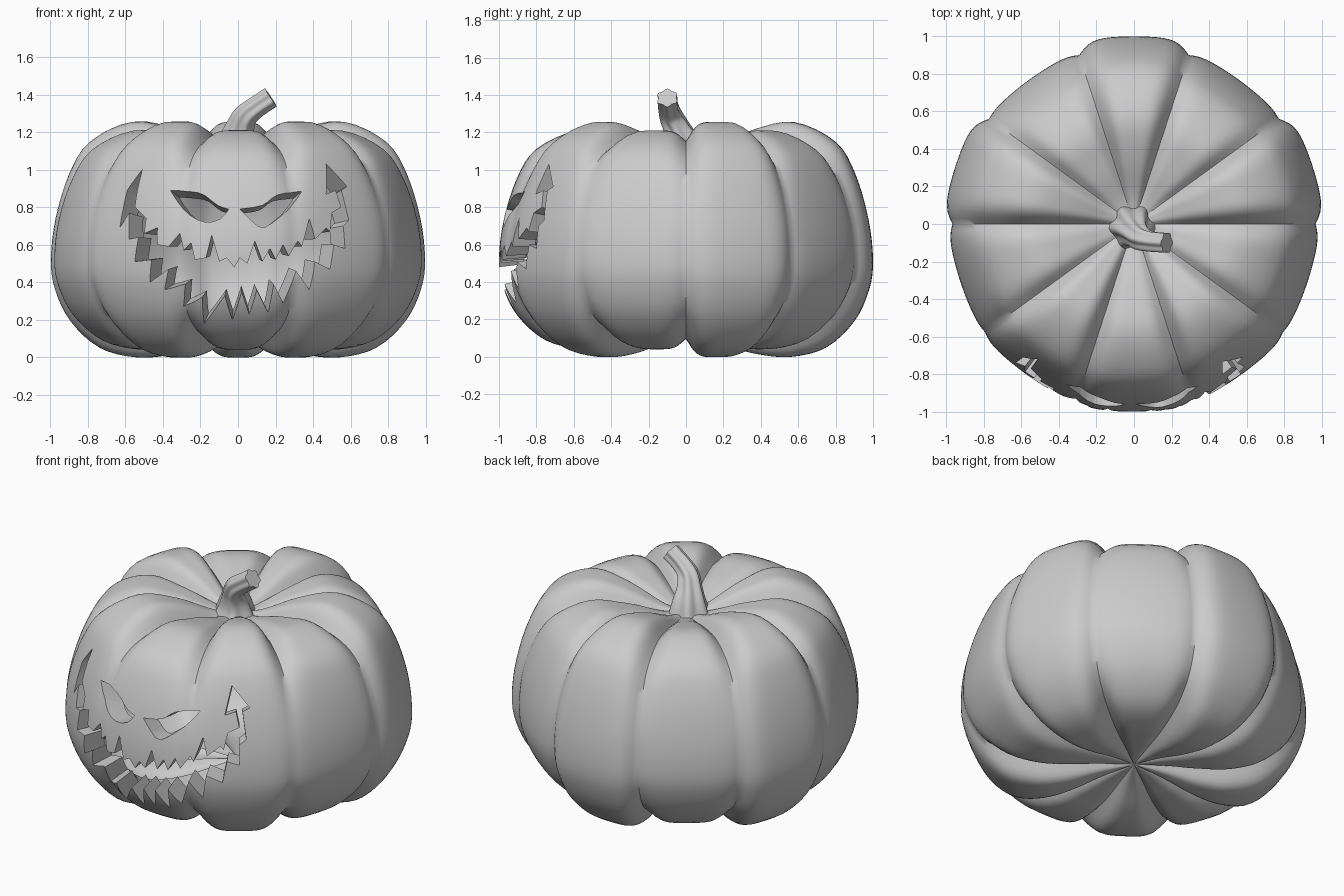
import bpy, bmesh, math
from mathutils import Vector
from mathutils.bvhtree import BVHTree

if "Cube" in bpy.data.objects:
    bpy.data.objects.remove(bpy.data.objects["Cube"])

CENTRE = Vector((0, 0, 0.6))
# (radius, height) profiles from bottom to top: middle of a rib, and groove between ribs
RIB = [(0, .1), (.2, .06), (.38, .015), (.56, 0), (.75, .05), (.9, .19), (.98, .36), (1, .52),
       (.975, .74), (.905, .98), (.8, 1.15), (.58, 1.255), (.36, 1.215), (.14, 1.12), (0, 1.09)]
SEAM = [(0, .1), (.2, .1), (.38, .095), (.54, .11), (.7, .15), (.84, .24), (.92, .38), (.945, .52),
        (.925, .74), (.85, .95), (.74, 1.08), (.55, 1.15), (.35, 1.14), (.14, 1.1), (0, 1.09)]
# radius of each rib, counter-clockwise from +x
RADII = [1.0, .95, 1.0, .95, 1.0, .975, .985, 1.0, .985, .975]

# carved outlines seen from the front, in hundredths (x, z)
MOUTH_TOP = [(-51, 100), (-54, 87), (-55, 80), (-49, 74), (-50, 66), (-43, 69), (-43, 60), (-37, 59),
             (-31, 66), (-29, 57), (-25, 61), (-23, 52), (-17, 53), (-14, 65), (-10, 51), (-6, 53),
             (-2, 48), (1, 53), (5, 50), (9, 62), (13, 51), (17, 58), (20, 52), (24, 60), (27, 54),
             (32, 62), (34, 59), (38, 74), (41, 63), (47, 69), (49, 67), (50, 77), (55, 80),
             (52, 89), (47, 87)]
MOUTH_LOW = [(47, 103), (58, 91), (55, 89), (59, 73), (56, 70), (57, 58), (51, 60), (49, 47), (41, 51),
             (38, 36), (31, 46), (24, 29), (19, 39), (16, 24), (10, 36), (6, 23), (2, 35), (-3, 20),
             (-7, 33), (-18, 18), (-19, 32), (-29, 27), (-28, 39), (-39, 36), (-37, 47), (-47, 40),
             (-46, 52), (-55, 51), (-53, 64), (-58, 63), (-58, 77), (-63, 69), (-59, 89)]
# eyes: upper and lower lid curves
EYE_L = [[(-36, 89), (-28, 88.5), (-19, 87), (-11, 81), (-5, 79)],
         [(-5, 79), (-9, 74), (-16, 72), (-23, 74), (-30, 80), (-36, 89)]]
EYE_R = [[(1, 79), (13, 81), (21, 86.5), (34, 88.5)],
         [(34, 88.5), (28, 80), (20, 73), (13, 69), (7, 73), (1, 79)]]


def spline(pts, t):
    """Catmull-Rom point on pts, t in 0..1"""
    f = t * (len(pts) - 1)
    i = min(int(f), len(pts) - 2)
    f -= i
    p = [Vector(pts[min(max(i + k, 0), len(pts) - 1)]) for k in (-1, 0, 1, 2)]
    return .5 * (2 * p[1] + (p[2] - p[0]) * f + (2 * p[0] - 5 * p[1] + 4 * p[2] - p[3]) * f * f
                 + (3 * p[1] - p[0] - 3 * p[2] + p[3]) * f ** 3)


def make_object(name, bm):
    me = bpy.data.meshes.new(name)
    bm.to_mesh(me)
    ob = bpy.data.objects.new(name, me)
    bpy.context.collection.objects.link(ob)
    return ob


def smooth(ob, deg):
    bpy.ops.object.select_all(action='DESELECT')
    ob.select_set(True)
    bpy.context.view_layer.objects.active = ob
    bpy.ops.object.shade_smooth_by_angle(angle=math.radians(deg))


def bridge(bm, rings, flip=False):
    for a, b in zip(rings, rings[1:]):
        n = max(len(a), len(b))
        for j in range(n):
            k = (j + 1) % n
            if len(a) == 1:
                f = [a[0], b[k], b[j]]
            elif len(b) == 1:
                f = [a[j], a[k], b[0]]
            else:
                f = [a[j], a[k], b[k], b[j]]
            bm.faces.new(f[::-1] if flip else f)


def skin(bm, per_rib, rows, scale, flip):
    """One closed ribbed surface"""
    rings = []
    for i in range(rows + 1):
        t = i / rows
        if i in (0, rows):
            p = Vector((0, 0, RIB[0 if i == 0 else -1][1]))
            rings.append([bm.verts.new(CENTRE + (p - CENTRE) * scale)])
            continue
        rib, seam = spline(RIB, t), spline(SEAM, t)
        power = 3.0 + 2.4 * math.sin(math.pi * t)
        ring = []
        for k, size in enumerate(RADII):
            for j in range(per_rib):
                u = 2 * j / per_rib - 1
                ang = math.radians(18 + 36 * k + 18 * u)
                w = 1 - (1 - abs(u) ** power) ** 1.4
                r, z = rib.x * size * (1 + .02 * u * u), rib.y
                if k % 2:                       # every second rib is lower
                    z -= (z - .6) * .07 * min(1, rib.x / .4)
                # grooves are shallower towards the front
                sr = seam.x * (1 + .024 * (1 - math.sin(ang)) * math.sin(math.pi * t) ** 2)
                r, z = r + (sr - r) * w, z + (seam.y - z) * w
                p = Vector((r * math.cos(ang), r * math.sin(ang), z))
                ring.append(bm.verts.new(CENTRE + (p - CENTRE) * scale))
        rings.append(ring)
    bridge(bm, rings, flip)


# hollow pumpkin shell
bm = bmesh.new()
skin(bm, 20, 56, 1.0, False)
bm.normal_update()
tree = BVHTree.FromBMesh(bm)
skin(bm, 8, 28, .87, True)
shell = make_object("pumpkin_shell", bm)


def carve(name, outline):
    """Cut an outline through the wall, tapering towards the middle, between two flat caps"""
    bm = bmesh.new()
    front, back = [], []
    for x, z in outline:
        hit = tree.ray_cast(Vector((x / 100, -2, z / 100)), Vector((0, 1, 0)))[0]
        d = (hit - CENTRE) / -(hit - CENTRE).y
        front.append(bm.verts.new(CENTRE + d * 1.2))
        back.append(bm.verts.new(CENTRE + d * .5))
    bridge(bm, [front, back])
    caps = [bm.faces.new(front[::-1]), bm.faces.new(back)]
    bm.normal_update()
    bmesh.ops.triangulate(bm, faces=caps, ngon_method='EAR_CLIP')
    if bm.calc_volume(signed=True) < 0:
        bmesh.ops.reverse_faces(bm, faces=bm.faces)
    cutter = make_object(name, bm)
    cutter.hide_render = True
    mod = shell.modifiers.new(name, 'BOOLEAN')
    mod.operation, mod.solver, mod.object = 'DIFFERENCE', 'EXACT', cutter
    mod.use_self = True
    bpy.context.view_layer.objects.active = shell
    bpy.ops.object.modifier_apply(modifier=name)
    bpy.data.objects.remove(cutter)


for name, lids in (("left_eye_cutter", EYE_L), ("right_eye_cutter", EYE_R)):
    carve(name, [spline(lid, i / 9) for lid in lids for i in range(9)])
carve("mouth_cutter", MOUTH_TOP + MOUTH_LOW)
smooth(shell, 50)

# ribbed, bent stem with a flat cut end: (x, y, z, radius)
PATH = [(-.01, -.02, 1.05, .13), (-.005, -.025, 1.14, .1), (.01, -.05, 1.22, .072), (.04, -.08, 1.285, .06),
        (.1, -.095, 1.335, .053), (.175, -.1, 1.385, .053)]
bm = bmesh.new()
rings = []
STEPS, SIDES = 20, 48
for i in range(STEPS + 1):
    t = i / STEPS
    p = spline(PATH, t)
    tan = (spline(PATH, min(1, t + .02)) - spline(PATH, max(0, t - .02))).xyz.normalized()
    side = Vector((0, 1, 0)).cross(tan).normalized()
    up = tan.cross(side)
    ring = []
    for j in range(SIDES):
        a = 2 * math.pi * j / SIDES
        r = p.w * (1 + .1 * math.cos(6 * a))
        ring.append(bm.verts.new(p.xyz + side * r * math.cos(a) + up * r * math.sin(a)))
    rings.append(ring)
bridge(bm, rings)
bm.faces.new(rings[-1])
bm.faces.new(rings[0][::-1])
bmesh.ops.recalc_face_normals(bm, faces=bm.faces)
smooth(make_object("stem", bm), 45)
